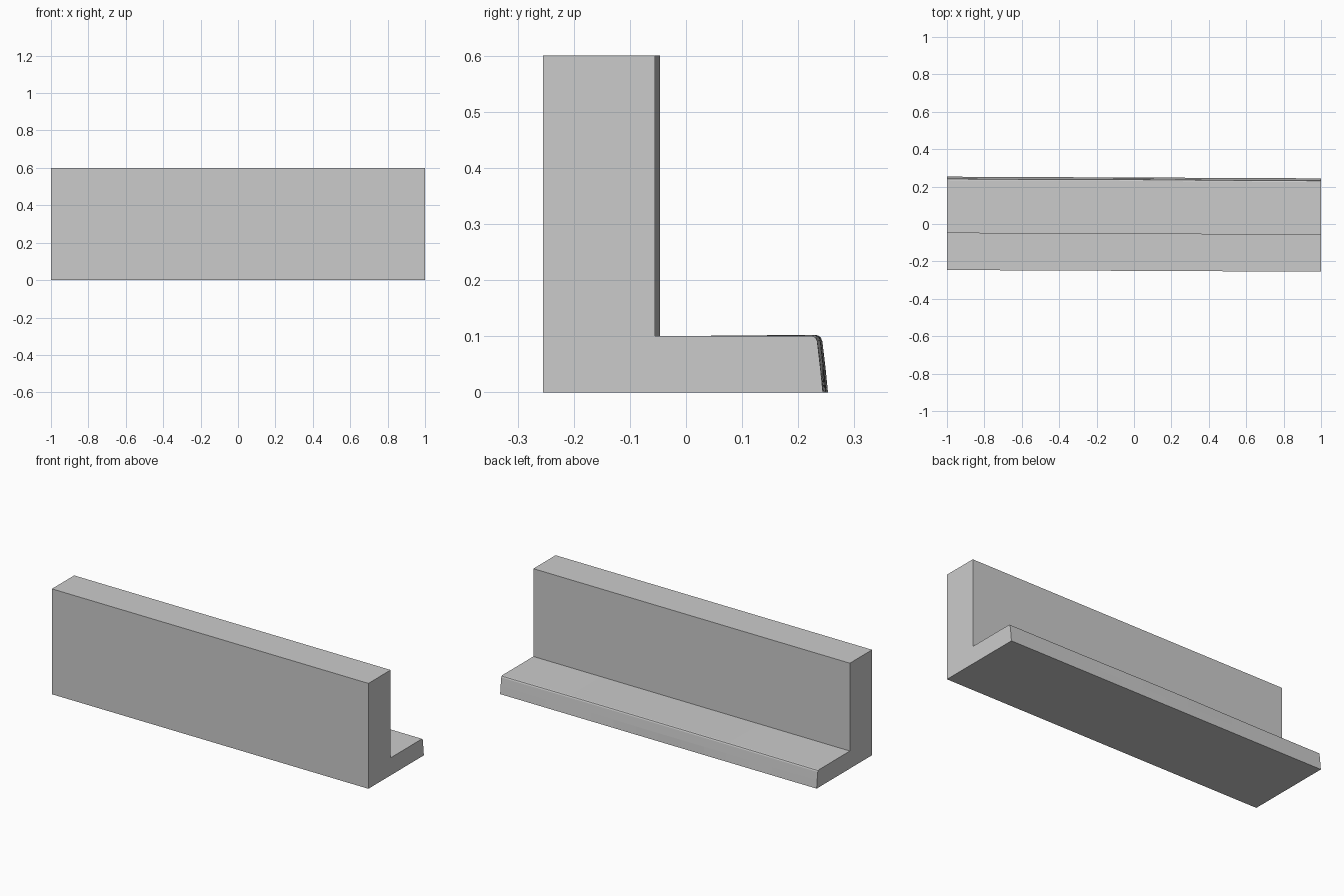
import bpy, bmesh, math

if "Cube" in bpy.data.objects:
    bpy.data.objects.remove(bpy.data.objects["Cube"])

# Kerb cross-section (y, z) at the x = +1 end; the last flag marks the worn lip
PROFILE = [(-0.255, 0, 0), (0.244, 0, 0), (0.2395, 0.045, 1), (0.234, 0.091, 1),
           (0.231, 0.098, 1), (0.225, 0.1, 1), (-0.055, 0.1, 0),
           (-0.055, 0.6, 0), (-0.255, 0.6, 0)]
SEGMENTS = 14
SKEW = 0.009  # the far end sits slightly further back

bm = bmesh.new()
rings = []
for i in range(SEGMENTS + 1):
    t = i / SEGMENTS
    x = 1 - 2 * t
    wave = math.sin(math.pi * t) * math.sin(9 * t)
    ring = []
    for y, z, lip in PROFILE:
        dy = SKEW * t - 0.0015 * wave * lip
        dz = 0.0025 * math.sin(math.pi * t) ** 2 * lip if z > 0.09 else 0
        ring.append(bm.verts.new((x, y + dy, z + dz)))
    rings.append(ring)

# Long sides
n = len(PROFILE)
for a, b in zip(rings, rings[1:]):
    for j in range(n):
        k = (j + 1) % n
        bm.faces.new((a[j], b[j], b[k], a[k]))

# End caps
bm.faces.new(rings[0])
bm.faces.new(rings[-1][::-1])
bmesh.ops.recalc_face_normals(bm, faces=bm.faces[:])

mesh = bpy.data.meshes.new("stepped_ledge")
bm.to_mesh(mesh)
bm.free()
ledge = bpy.data.objects.new("stepped_ledge", mesh)
bpy.context.collection.objects.link(ledge)
